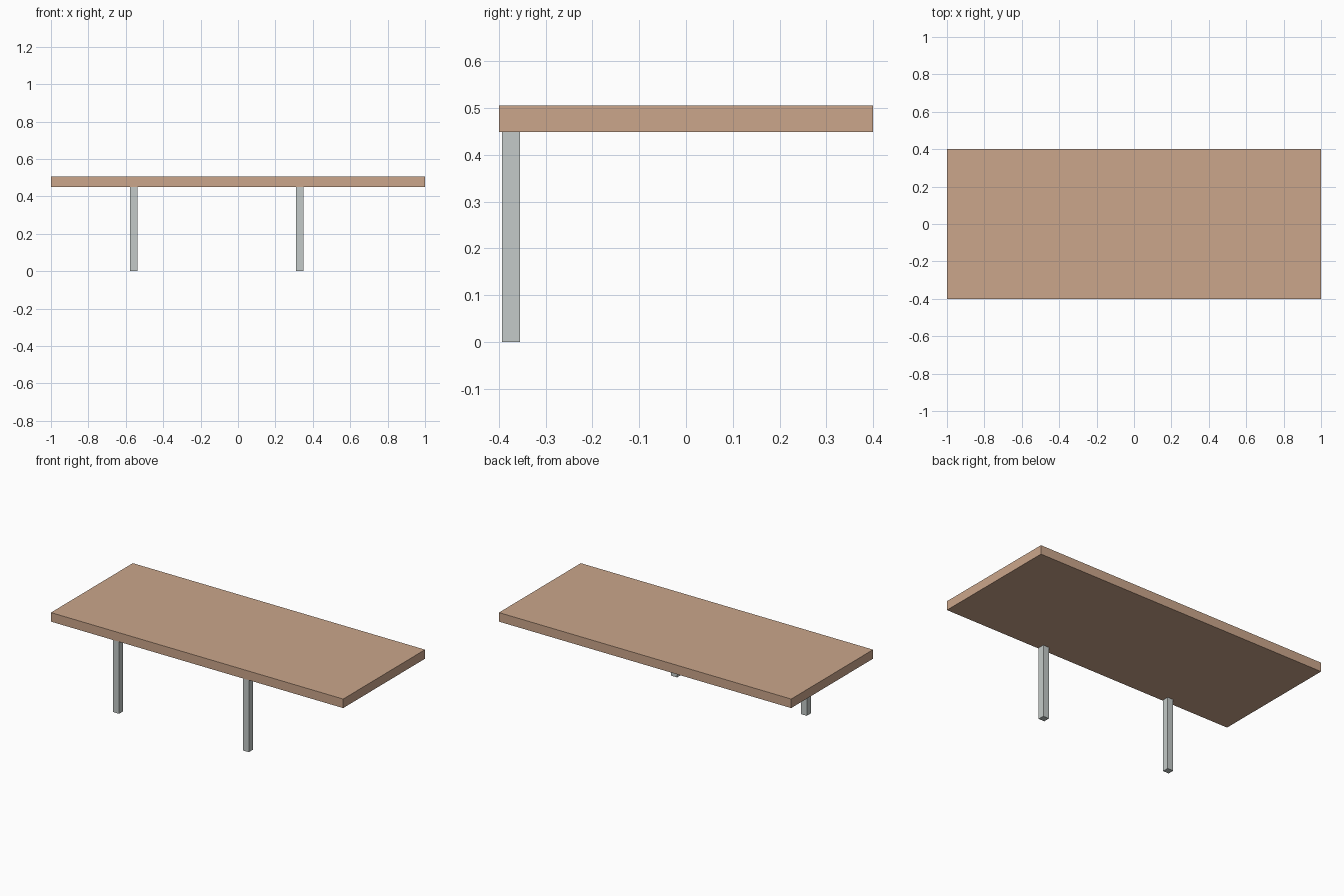
import bpy

if "Cube" in bpy.data.objects:
    bpy.data.objects.remove(bpy.data.objects["Cube"])


def material(name, rgb):
    m = bpy.data.materials.new(name)
    m.diffuse_color = (*rgb, 1.0)
    m.use_nodes = True
    m.node_tree.nodes["Principled BSDF"].inputs["Base Color"].default_value = m.diffuse_color
    return m


def box(name, x, y, z, mat):
    """Box from (min, max) ranges on each axis."""
    bpy.ops.mesh.primitive_cube_add(size=1, location=[sum(r) / 2 for r in (x, y, z)])
    ob = bpy.context.object
    ob.name = name
    ob.scale = [r[1] - r[0] for r in (x, y, z)]
    bpy.ops.object.transform_apply(location=False, rotation=False, scale=True)
    ob.data.materials.append(mat)
    return ob


wood = material("tan wood", (0.597, 0.381, 0.258))
metal = material("pale grey metal", (0.552, 0.591, 0.578))

# Thick slab top
box("table_top", (-1, 1), (-0.4, 0.4), (0.449, 0.505), wood)

# Two square legs under the front edge only
for name, cx in (("left_leg", -0.558), ("right_leg", 0.33)):
    box(name, (cx - 0.02, cx + 0.02), (-0.394, -0.355), (0, 0.449), metal)
